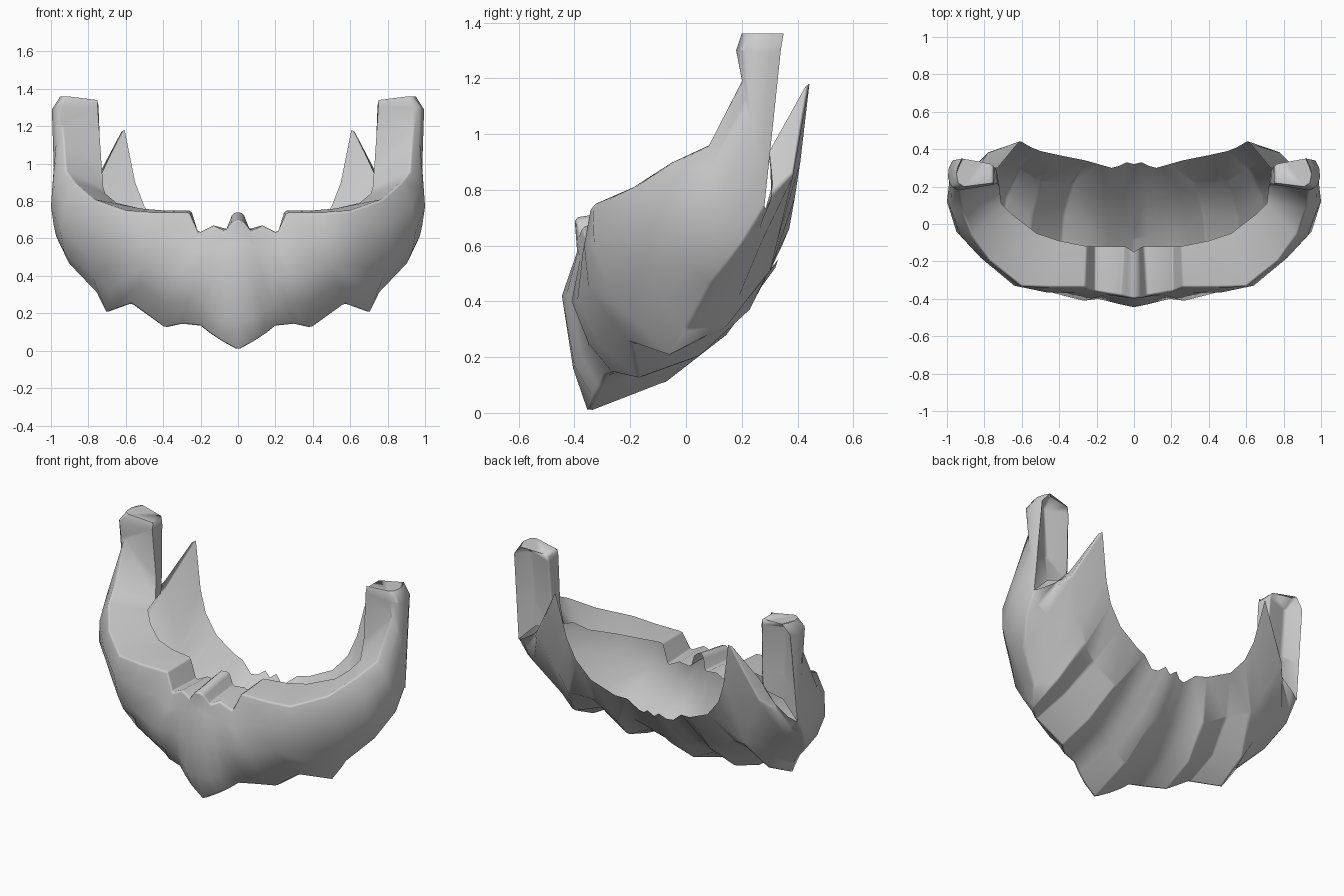
import bpy
import bmesh
from mathutils import Vector

default_cube = bpy.data.objects.get("Cube")
if default_cube:
    bpy.data.objects.remove(default_cube, do_unlink=True)

# One plain colour for the whole piece
grey = bpy.data.materials.new("plain_grey")
grey.use_nodes = True
grey.diffuse_color = (0.6, 0.6, 0.6, 1)
grey.node_tree.nodes["Principled BSDF"].inputs["Base Color"].default_value = grey.diffuse_color


def rail(*points):
    """A curve running from the centre line out to the side."""
    return [Vector(p) for p in points]


def add_sheet(bm, rails):
    """Skin neighbouring rails with quads."""
    rows = [[bm.verts.new(p) for p in points] for points in rails]
    for upper_row, lower_row in zip(rows, rows[1:]):
        for i in range(min(len(upper_row), len(lower_row)) - 1):
            bm.faces.new((upper_row[i], lower_row[i], lower_row[i + 1], upper_row[i + 1]))


def make_part(name, *sheets):
    """Weld the sheets, mirror them, soften the rims and shade smoothly."""
    bm = bmesh.new()
    for sheet in sheets:
        add_sheet(bm, sheet)
    bmesh.ops.remove_doubles(bm, verts=bm.verts, dist=0.002)
    mesh = bpy.data.meshes.new(name)
    bm.to_mesh(mesh)
    bm.free()
    mesh.shade_smooth()
    mesh.materials.append(grey)
    part = bpy.data.objects.new(name, mesh)
    bpy.context.collection.objects.link(part)
    mirror = part.modifiers.new("mirror", "MIRROR")
    mirror.use_clip = True
    bevel = part.modifiers.new("soft_rims", "BEVEL")
    bevel.width = 0.015
    bevel.segments = 1
    bevel.limit_method = "ANGLE"
    bevel.angle_limit = 0.8
    part.modifiers.new("even_shading", "WEIGHTED_NORMAL")
    return part


# Inner edge of the top shelf, rising into the post
inner_edge = rail(
    (0, -.15, .74), (.03, -.13, .735), (.05, -.12, .65), (.13, -.12, .66), (.21, -.12, .62),
    (.25, -.12, .75), (.4, -.09, .75), (.52, -.05, .76), (.65, .05, .79), (.71, .11, .84),
    (.72, .2, .87), (.73, .22, 1), (.75, .21, 1.3), (.75, .22, 1.34))

# Outer rim of the shelf with the notched mouth
outer_rim = rail(
    (0, -.4, .7), (.03, -.395, .69), (.07, -.385, .64), (.13, -.375, .67), (.21, -.36, .63),
    (.26, -.34, .74), (.45, -.34, .74), (.6, -.335, .75), (.77, -.2, .81), (.87, -.06, .9),
    (.92, .08, .965), (.94, .2, 1.2), (.94, .18, 1.3), (.91, .2, 1.36))

# Rails down the outer face
cheek_high = rail(
    (0, -.39, .58), (.05, -.39, .57), (.1, -.385, .55), (.16, -.38, .55), (.23, -.375, .53),
    (.31, -.37, .58), (.47, -.365, .6), (.64, -.33, .61), (.82, -.18, .68), (.93, -.06, .78),
    (.98, .08, .87), (.975, .22, 1.1), (.98, .2, 1.3), (.94, .22, 1.36))

cheek_mid = rail(
    (0, -.445, .42), (.07, -.43, .42), (.13, -.415, .41), (.19, -.4, .4), (.27, -.41, .4),
    (.35, -.39, .4), (.5, -.35, .45), (.65, -.28, .46), (.81, -.14, .53), (.95, -.04, .64),
    (1, .12, .77), (.985, .25, .98), (.995, .25, 1.29), (.95, .27, 1.36))

cheek_low = rail(
    (0, -.405, .16), (.08, -.4, .17), (.13, -.375, .2), (.19, -.35, .24), (.27, -.35, .25),
    (.37, -.31, .25), (.53, -.28, .35), (.68, -.18, .33), (.78, -.08, .4), (.93, .01, .53),
    (.985, .16, .67), (.98, .27, .85), (.99, .3, 1.29), (.94, .31, 1.36))

# Pointed lower edge, which turns up into the back of the post
lower_edge = rail(
    (0, -.35, 0), (.09, -.33, .05), (.15, -.31, .09), (.2, -.29, .13), (.3, -.26, .14),
    (.39, -.17, .12), (.57, -.2, .25), (.7, -.06, .2), (.75, 0, .3), (.9, .09, .46),
    (.97, .2, .6), (.98, .28, .73), (.97, .34, 1.3), (.92, .35, 1.36))

# Back edge with its tall spike
back_edge = rail(
    (0, .32, .52), (.04, .33, .55), (.08, .31, .52), (.12, .3, .52), (.19, .32, .58),
    (.26, .34, .59), (.41, .37, .66), (.5, .39, .77), (.55, .41, .9), (.61, .445, 1.2),
    (.73, .3, .94), (.745, .3, .9))

# Depth of each rib and valley on the underside
rib_depth = [.9, .85, .85, .85, .9, 1.2, 1, 1.25, 1.2, 1.2, 1.2, 1]


def sagging_rail(t):
    """A rail of the underside, hanging below the straight line between its edges."""
    points = []
    for low, back, depth in zip(lower_edge, back_edge, rib_depth):
        chord = (back - low).length
        sag = Vector((.08 * low.x, .06, -.09)) * chord * depth
        points.append(low.lerp(back, t) + sag)
    return points


face_rails = [inner_edge, outer_rim, cheek_high, cheek_mid, cheek_low, lower_edge]
under_rails = [sagging_rail(.33), sagging_rail(.67), back_edge]
make_part("jaw_shell", face_rails + under_rails)

# Inner wall and hollow back of the post
wall_front = inner_edge[-4:]
wall_back = rail((.735, .29, .88), (.735, .3, 1), (.745, .32, 1.3), (.75, .32, 1.34))
groove = rail((.87, .27, .84), (.88, .26, 1), (.9, .26, 1.3), (.9, .33, 1.355))
outer_back = [lower_edge[-3], lower_edge[-3].lerp(lower_edge[-2], .4), *lower_edge[-2:]]

# Flat cap closing the post
cap_front = [inner_edge[-1], outer_rim[-1], cheek_high[-1], cheek_mid[-1], lower_edge[-1]]
cap_back = [wall_back[-1], *[wall_back[-1].lerp(lower_edge[-1], t) for t in (.4, .7, .9, 1)]]
make_part("post_liner", [outer_back, groove, wall_back, wall_front], [cap_back, cap_front])
